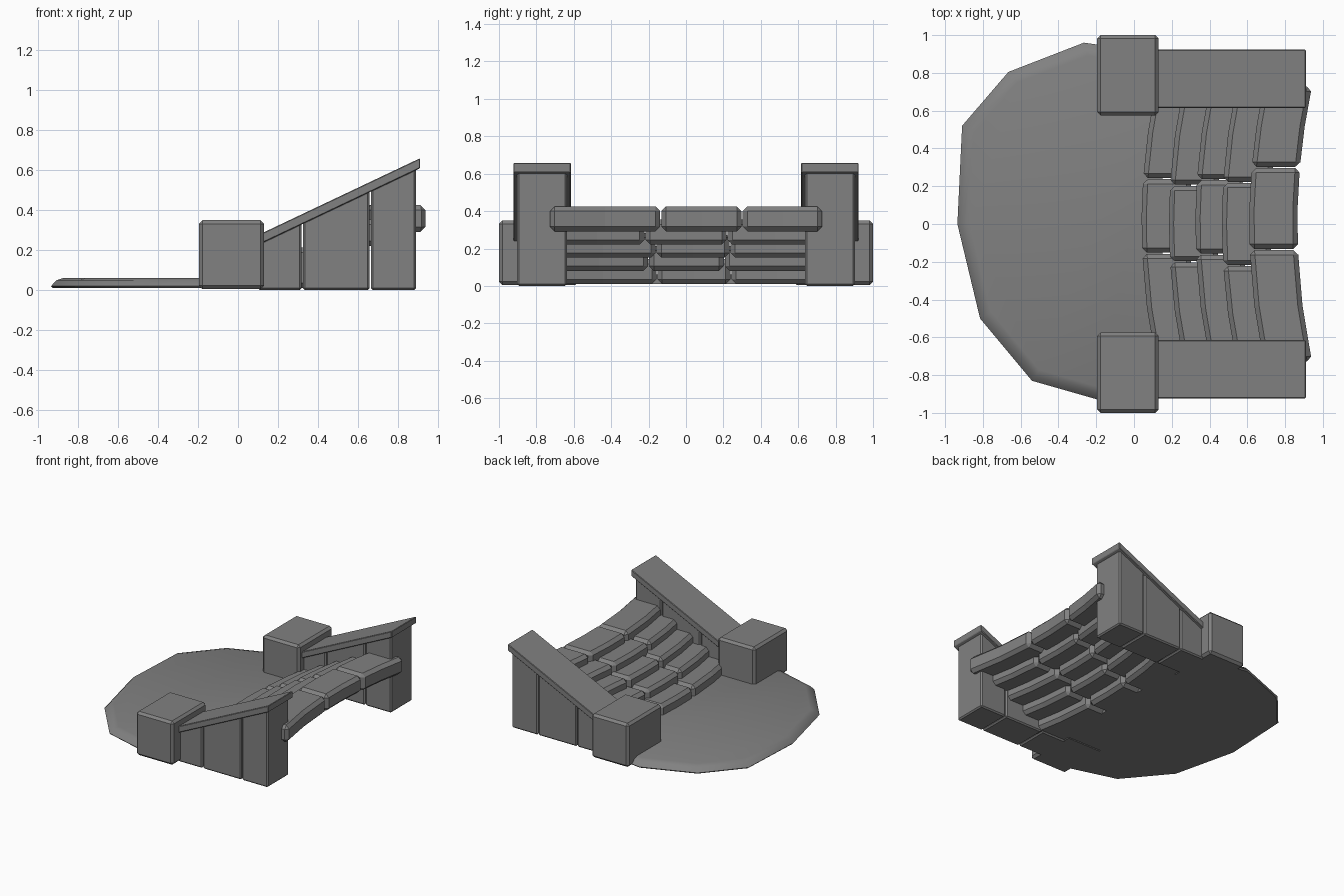
import bpy, bmesh

cube = bpy.data.objects.get("Cube")
if cube:
    bpy.data.objects.remove(cube, do_unlink=True)

stone = bpy.data.materials.new("grey_stone")
stone.use_nodes = True
stone.diffuse_color = (0.22, 0.22, 0.22, 1)
stone.node_tree.nodes["Principled BSDF"].inputs["Base Color"].default_value = (0.22, 0.22, 0.22, 1)


def finish(name, bm, bevel=0):
    """Turn a bmesh into a stone object with chamfered edges."""
    bmesh.ops.recalc_face_normals(bm, faces=bm.faces)
    mesh = bpy.data.meshes.new(name)
    bm.to_mesh(mesh)
    bm.free()
    mesh.materials.append(stone)
    obj = bpy.data.objects.new(name, mesh)
    bpy.context.collection.objects.link(obj)
    if bevel:
        mod = obj.modifiers.new("chamfer", 'BEVEL')
        mod.width = bevel
        mod.segments = 1
        mod.limit_method = 'ANGLE'
        mod.angle_limit = 0.6
    return obj


def extrude_side(name, profile, y0, y1, bevel):
    """Extrude an x-z profile between two y positions."""
    bm = bmesh.new()
    face = bm.faces.new([bm.verts.new((x, y0, z)) for x, z in profile])
    ext = bmesh.ops.extrude_face_region(bm, geom=[face])
    verts = [g for g in ext["geom"] if isinstance(g, bmesh.types.BMVert)]
    bmesh.ops.translate(bm, verts=verts, vec=(0, y1 - y0, 0))
    return finish(name, bm, bevel)


def slope(x):
    """Height of the underside of the sloping coping."""
    return 0.24 + (x - 0.13) * 0.474


def step_block(name, x0, depth, y0, y1, z0, z1):
    """Stone step block bent along the curve of the stair."""
    bm = bmesh.new()
    rings = []
    for i in range(3):
        y = y0 + (y1 - y0) * i / 2
        bend = 0.145 * y * y
        rings.append([bm.verts.new((x0 + bend + dx, y, z))
                      for dx, z in ((0, z0), (depth, z0), (depth, z1), (0, z1))])
    for a, b in zip(rings, rings[1:]):
        for i in range(4):
            j = (i + 1) % 4
            bm.faces.new((a[i], a[j], b[j], b[i]))
    bm.faces.new(rings[0])
    bm.faces.new(rings[-1])
    return finish(name, bm, 0.025)


# Pillars, three-part sloped walls and copings on both sides
for side, s in (("left", 1), ("right", -1)):
    extrude_side(side + "_pillar",
                 [(-0.195, 0.005), (0.13, 0.005), (0.13, 0.35), (-0.195, 0.35)],
                 s * 0.575, s * 1.0, 0.018)
    for n, (a, b) in enumerate(((0.1, 0.318), (0.324, 0.658), (0.664, 0.89))):
        extrude_side(f"{side}_wall_block_{n + 1}",
                     [(a, 0), (b, 0), (b, slope(b) + 0.01), (a, slope(a) + 0.01)],
                     s * 0.637, s * 0.903, 0.01)
    extrude_side(side + "_coping",
                 [(0.1, slope(0.1)), (0.91, slope(0.91)),
                  (0.91, slope(0.91) + 0.05), (0.1, slope(0.1) + 0.05)],
                 s * 0.615, s * 0.923, 0.004)

# Five curved steps, each of three blocks with staggered joints
fronts = (0.04, 0.185, 0.325, 0.465, 0.61)
joints = ((-0.155, 0.24), (-0.2, 0.205), (-0.16, 0.235), (-0.22, 0.22), (-0.135, 0.3))
for n, (x0, (j0, j1)) in enumerate(zip(fronts, joints)):
    base = 0.01 + 0.0705 * n
    ends = (-0.73, j0, j1, 0.73)
    for k in range(3):
        step_block(f"step_{n + 1}_block_{k + 1}", x0, 0.255,
                   ends[k] + 0.003, ends[k + 1] - 0.003, base, base + 0.133)

# Irregular ground slab with a sloping rim
outline = [(0.15, -0.9), (-0.19, -0.93), (-0.54, -0.83), (-0.815, -0.5), (-0.935, 0),
           (-0.91, 0.52), (-0.665, 0.805), (-0.265, 0.96), (0.15, 0.9)]
bm = bmesh.new()
rings = []
for scale, z in ((0.99, 0.01), (1, 0.02), (0.97, 0.05), (0.93, 0.062)):
    rings.append([bm.verts.new((x if x > 0 else x * scale, y * scale, z)) for x, y in outline])
for a, b in zip(rings, rings[1:]):
    for i in range(len(outline)):
        j = (i + 1) % len(outline)
        bm.faces.new((a[i], a[j], b[j], b[i]))
bm.faces.new(rings[0])
bm.faces.new(rings[-1])
slab = finish("ground_slab", bm)
bpy.context.view_layer.objects.active = slab
slab.select_set(True)
bpy.ops.object.shade_smooth_by_angle(angle=0.7)
